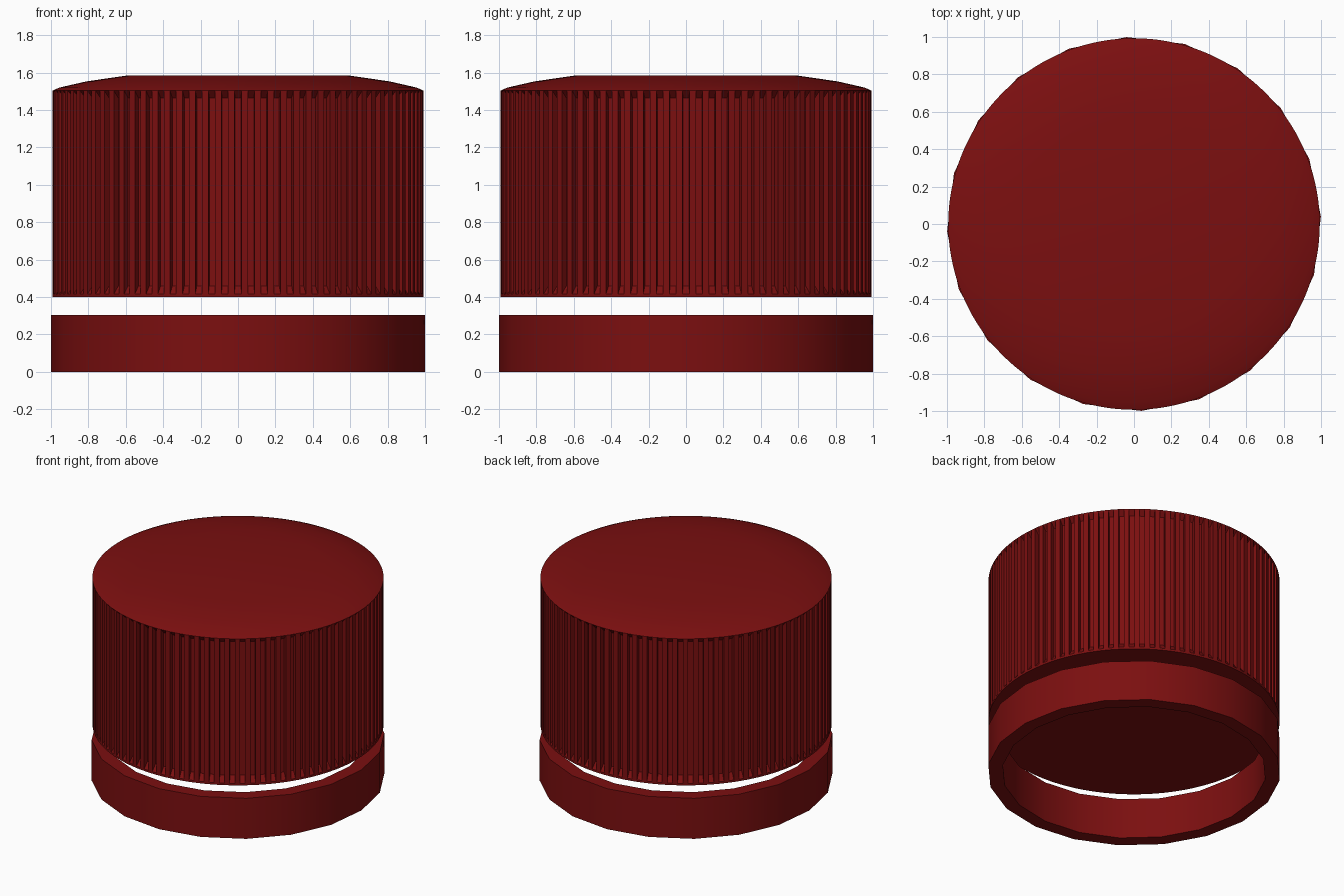
import bpy, bmesh, math

if "Cube" in bpy.data.objects:
    bpy.data.objects.remove(bpy.data.objects["Cube"], do_unlink=True)

RED = (0.2, 0.0048, 0.005, 1.0)
red = bpy.data.materials.new("dark_red_plastic")
red.use_nodes = True
red.diffuse_color = RED
red.node_tree.nodes["Principled BSDF"].inputs["Base Color"].default_value = RED


def lathe(bm, profile, sides, start, closed=False):
    """Spin (radius, z) points into rings; return the bands of side faces."""
    rings = [[bm.verts.new((r * math.cos(start + math.tau * i / sides),
                            r * math.sin(start + math.tau * i / sides), z))
              for i in range(sides)] for r, z in profile]
    pairs = list(zip(rings, rings[1:]))
    if closed:
        pairs.append((rings[-1], rings[0]))
    else:
        bm.faces.new(rings[0][::-1])
        bm.faces.new(rings[-1])
    return [[bm.faces.new((a[i], a[(i + 1) % sides], b[(i + 1) % sides], b[i]))
             for i in range(sides)] for a, b in pairs]


def finish(bm, name):
    bmesh.ops.recalc_face_normals(bm, faces=bm.faces)
    mesh = bpy.data.meshes.new(name)
    bm.to_mesh(mesh)
    bm.free()
    mesh.materials.append(red)
    obj = bpy.data.objects.new(name, mesh)
    bpy.context.collection.objects.link(obj)
    bpy.ops.object.select_all(action='DESELECT')
    obj.select_set(True)
    bpy.context.view_layer.objects.active = obj
    bpy.ops.object.shade_smooth_by_angle(angle=math.radians(30))


# Tamper ring: a low-poly hollow band
bm = bmesh.new()
lathe(bm, [(1.0, 0), (1.0, 0.305), (0.9, 0.305), (0.9, 0)],
      20, math.radians(2.3), closed=True)
finish(bm, "tamper_ring")

# Cap: closed body with a shallow domed top
RIBS = 88
R, DEPTH = 0.993, 0.035
LOW, HIGH = 0.415, 1.503
step = math.pi / RIBS
bm = bmesh.new()
bands = lathe(bm, [(R, 0.4), (R, LOW), (R, HIGH), (0.955, 1.52),
                   (0.81, 1.553), (0.59, 1.585)],
              RIBS * 2, -math.pi / 2 - step / 2)

# Grip grooves: push every other wall face inwards, with sloped ends
grooves = bands[1][::2]
floors = bmesh.ops.extrude_discrete_faces(bm, faces=grooves)["faces"]
for v in {v for f in floors for v in f.verts}:
    v.co.x *= (R - DEPTH) / R
    v.co.y *= (R - DEPTH) / R
    v.co.z = min(max(v.co.z, LOW + 0.045), HIGH - 0.038)
finish(bm, "ribbed_cap")
